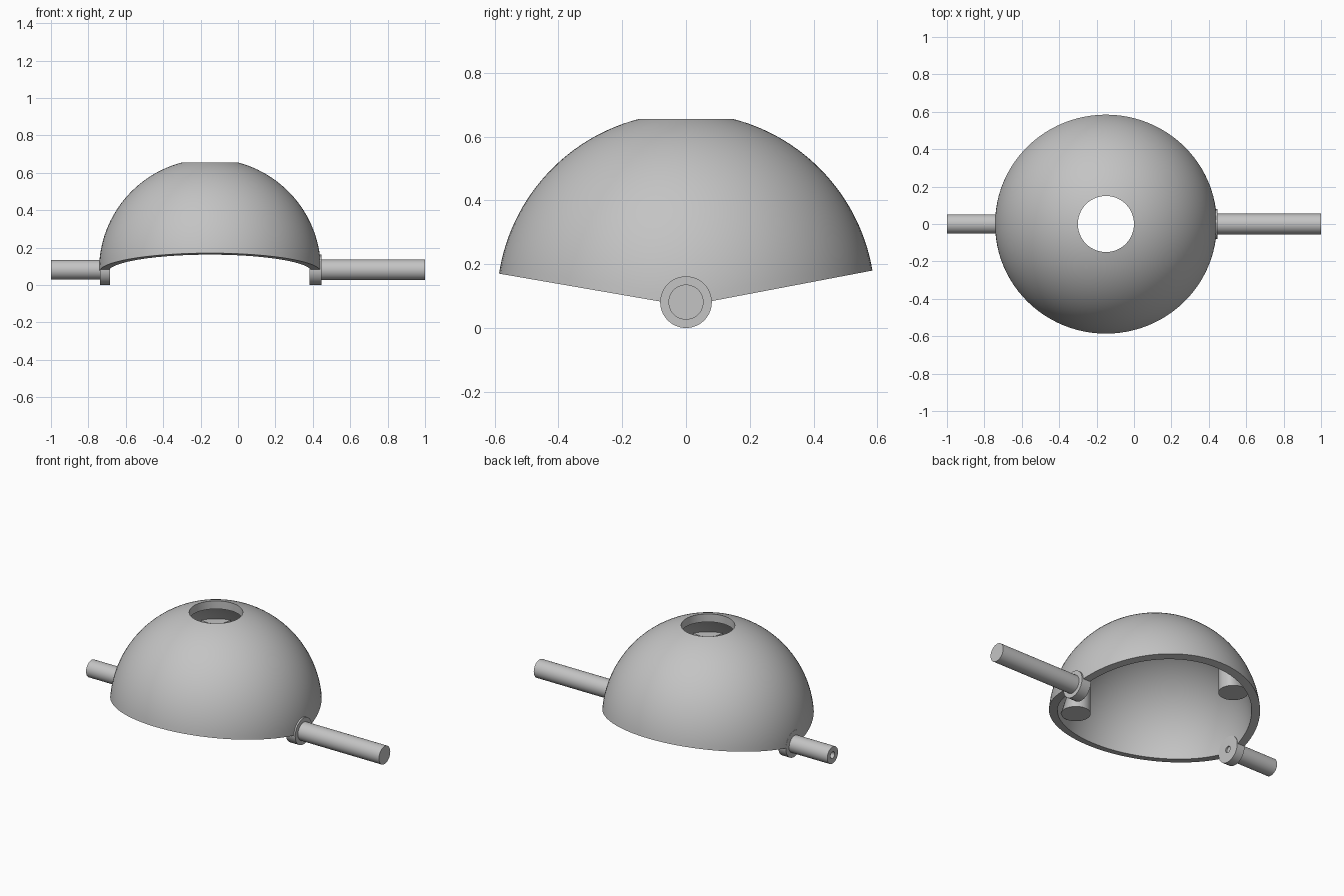
import bpy, bmesh, math
from mathutils import Vector

cube = bpy.data.objects.get("Cube")
if cube:
    bpy.data.objects.remove(cube)

GREY = (0.55, 0.55, 0.55, 1.0)
grey = bpy.data.materials.new("plain grey")
grey.use_nodes = True
grey.diffuse_color = GREY
grey.node_tree.nodes["Principled BSDF"].inputs["Base Color"].default_value = GREY

CENTRE = Vector((-0.15, 0, 0.081))   # dome centre, on the rod axis
OUTER, INNER, HOLE = 0.593, 0.545, 0.15


def finish(name, bm):
    """Turn a bmesh into a smooth-shaded object with sharp edges kept."""
    bmesh.ops.remove_doubles(bm, verts=bm.verts, dist=1e-5)
    bmesh.ops.recalc_face_normals(bm, faces=bm.faces)
    mesh = bpy.data.meshes.new(name)
    bm.to_mesh(mesh)
    bm.free()
    mesh.materials.append(grey)
    obj = bpy.data.objects.new(name, mesh)
    bpy.context.collection.objects.link(obj)
    bpy.ops.object.select_all(action='DESELECT')
    obj.select_set(True)
    bpy.context.view_layer.objects.active = obj
    bpy.ops.object.shade_smooth_by_angle(angle=math.radians(30))
    return obj


def rim_angle(radius, phi):
    """Elevation at which the sphere meets the sloping underside."""
    s = math.sin(phi)
    slope = abs(s) * (0.19 if s > 0 else 0.173)
    return math.atan(slope) - math.asin(0.012 / (radius * math.hypot(1, slope)))


# Dome shell: closed wall section swept round, with a sloping rim and top hole
def dome(segments=96, rows=28):
    bm = bmesh.new()
    columns = []
    for i in range(segments):
        phi = math.tau * i / segments
        column = []
        for radius, order in ((OUTER, range(rows + 1)), (INNER, range(rows, -1, -1))):
            low, high = rim_angle(radius, phi), math.acos(HOLE / radius)
            for j in order:
                t = low + (high - low) * j / rows
                r = radius * math.cos(t)
                p = Vector((r * math.cos(phi), r * math.sin(phi), radius * math.sin(t)))
                column.append(bm.verts.new(CENTRE + p))
        columns.append(column)
    n = len(columns[0])
    for i in range(segments):
        a, b = columns[i], columns[(i + 1) % segments]
        for j in range(n):
            k = (j + 1) % n
            bm.faces.new((a[j], b[j], b[k], a[k]))
    finish("dome_shell", bm)


# Rods with their round ears: profiles of (x, radius) turned about the x axis
def turned(name, profile, closed):
    bm = bmesh.new()
    verts = [bm.verts.new((x, 0, CENTRE.z + r)) for x, r in profile]
    edges = [bm.edges.new(pair) for pair in zip(verts, verts[1:])]
    if closed:
        edges.append(bm.edges.new((verts[-1], verts[0])))
    bmesh.ops.spin(bm, geom=verts + edges, cent=(0, 0, CENTRE.z), axis=(1, 0, 0),
                   angle=math.tau, steps=48)
    finish(name, bm)


# Inner lugs: upright pegs against the wall, tops pulled back inside the shell
def lug(name, angle, radius=0.083, reach=0.455, bottom=0.18, top=0.41):
    bm = bmesh.new()
    bmesh.ops.create_cone(bm, cap_ends=True, segments=40, radius1=radius,
                          radius2=radius, depth=top - bottom)
    offset = Vector((math.cos(angle), math.sin(angle), 0)) * reach
    offset.z = (top + bottom) / 2 - CENTRE.z
    for v in bm.verts:
        p = v.co + offset
        limit = math.sqrt(0.565 ** 2 - p.z ** 2)
        flat = math.hypot(p.x, p.y)
        if flat > limit:
            p.x *= limit / flat
            p.y *= limit / flat
        v.co = CENTRE + p
    finish(name, bm)


dome()
turned("hollow_right_rod", [(-1, 0.02), (-1, 0.052), (-0.738, 0.052), (-0.738, 0.081),
                            (-0.685, 0.081), (-0.685, 0.02)], True)
turned("solid_left_rod", [(1, 0), (1, 0.055), (0.447, 0.055), (0.447, 0.081),
                          (0.383, 0.081), (0.383, 0)], False)
for side, turn in (("front", 0), ("back", math.pi)):
    lug(side + "_inner_lug", math.radians(-55) + turn)
